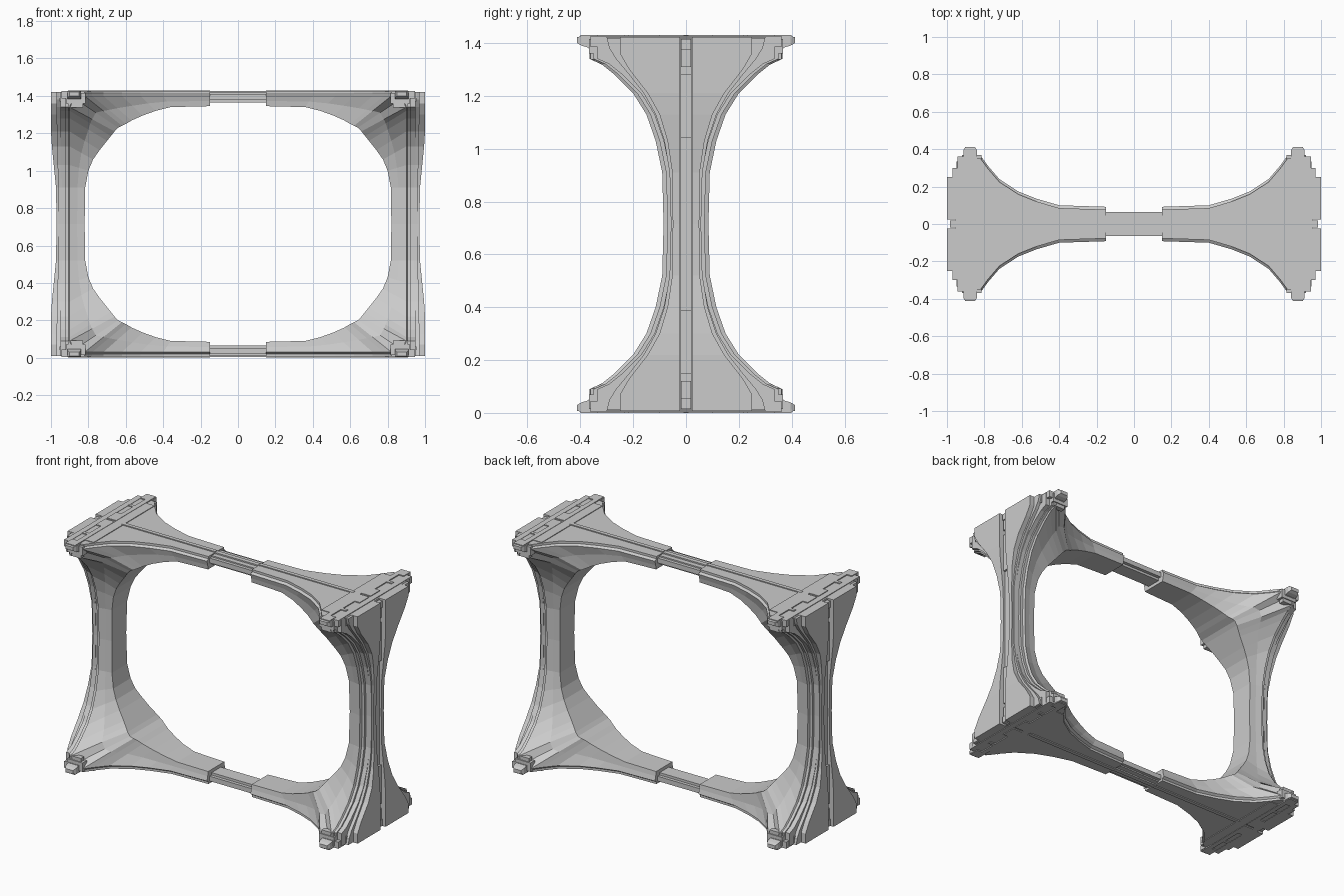
import bpy, bmesh
from mathutils import Matrix

if "Cube" in bpy.data.objects:
    bpy.data.objects.remove(bpy.data.objects["Cube"])

H = 0.715  # half height: everything is built in one corner, then mirrored about the middle


def finish(name, bm, axes):
    """Mirror the corner piece over the given axes and make an object."""
    for v in bm.verts:
        v.co.z -= H
    for a in axes:
        bmesh.ops.mirror(bm, geom=bm.verts[:] + bm.edges[:] + bm.faces[:],
                         matrix=Matrix.Identity(4), merge_dist=0.0005, axis=a)
    bmesh.ops.remove_doubles(bm, verts=bm.verts[:], dist=0.0005)
    bmesh.ops.recalc_face_normals(bm, faces=bm.faces[:])
    me = bpy.data.meshes.new(name)
    bm.to_mesh(me)
    bm.free()
    ob = bpy.data.objects.new(name, me)
    ob.location.z = H
    bpy.context.collection.objects.link(ob)
    return ob


def loft(bm, rows, closed=False, cap0=False, cap1=False):
    """Skin between rows of points."""
    vs = [[bm.verts.new(p) for p in r] for r in rows]
    n = len(vs[0])
    for a, b in zip(vs, vs[1:]):
        for j in range(n if closed else n - 1):
            k = (j + 1) % n
            bm.faces.new((a[j], a[k], b[k], b[j]))
    if cap0:
        bm.faces.new(vs[0])
    if cap1:
        bm.faces.new(vs[-1])


def boxes(name, items, axes):
    bm = bmesh.new()
    for x0, x1, y0, y1, z0, z1 in items:
        loft(bm, [[(x0, y0, z), (x1, y0, z), (x1, y1, z), (x0, y1, z)] for z in (z0, z1)],
             True, True, True)
    return finish(name, bm, axes)


def inner_points(ix, iz, b, ex, ez, w):
    """Inner strip, slightly hollow flank, and flared edge."""
    mid = ((ix + ex) / 2, b + (w - b) * 0.36, (iz + ez) / 2)
    return [(ix, 0, iz), (ix, b, iz), mid, (ex, w, ez)]


# --- Flared posts: inner x, inner z, inner half width, edge z, edge half width
post = [(.64, .20, .15, .04, .365), (.66, .22, .145, .09, .365), (.68, .245, .135, .11, .32),
        (.70, .27, .125, .15, .27), (.74, .32, .11, .22, .20), (.775, .37, .095, .30, .15),
        (.80, .43, .085, .40, .115), (.817, .52, .075, .52, .09), (.82, H, .07, H, .085)]
rows = []
for i, (ix, iz, b, ez, w) in enumerate(post):
    ex, zo = (.88, .01) if i == 0 else (.90, ez)
    rows.append(inner_points(ix, iz, b, ex, ez, w) +
                [(.905, w - .015, zo), (.922, w - .015, zo), (.922, w - .03, zo),
                 (.95, w - .03, zo), (.95, 0, zo)])
bm = bmesh.new()
loft(bm, rows)
finish("side_posts", bm, "XYZ")

# --- Flared beams: inner x, inner z, inner half width, edge x, edge half width
beam = [(.64, .20, .15, .88, .365), (.62, .19, .145, .82, .365), (.60, .18, .135, .78, .31),
        (.57, .162, .125, .72, .24), (.51, .135, .11, .62, .175), (.44, .11, .095, .52, .135),
        (.36, .09, .085, .40, .10), (.15, .085, .08, .15, .092)]
rows = []
for i, (ix, iz, b, ex, w) in enumerate(beam):
    xo = .94 if i == 0 else ex
    rows.append(inner_points(ix, iz, b, ex, .04 if i == 0 else .03, w) +
                [(xo, w - .015, .02), (xo, w - .015, .006), (xo, 0, .006)])
bm = bmesh.new()
loft(bm, rows, cap1=True)
finish("cross_beams", bm, "XYZ")


# --- Layered outer panels on the posts, split by a centre channel
def panel(name, stations, x0):
    bm = bmesh.new()
    loft(bm, [[(x0, .025, z), (xo, .025, z), (xo, w, z), (x0, w, z)] for z, w, xo in stations],
         True, True)
    finish(name, bm, "XYZ")


panel("outer_panels", [(.008, .25, 1), (.07, .25, 1), (.13, .215, 1), (.22, .145, 1),
                       (.30, .10, .995), (.40, .07, .985), (.52, .052, .973), (H, .05, .97)], .94)
panel("under_panels", [(.01, .30, .97), (.05, .29, .97), (.09, .265, .97), (.15, .215, .97),
                       (.22, .16, .968), (.30, .115, .966), (.40, .082, .964),
                       (.52, .062, .962), (H, .057, .96)], .94)
boxes("channel_strips", [(.94, .962, -.02, .02, .01, H), (.95, .975, -.02, .02, .15, .39)], "XZ")
boxes("channel_blocks", [(.94, .985, -.018, .018, .015, .055),
                         (.94, .978, -.018, .018, .055, .12)], "XZ")

# --- Corner rails with raised pads, lugs and tips
boxes("corner_rails", [(.84, .91, -.37, .37, .008, .05), (.91, .945, -.362, .362, .004, .045),
                       (.91, .955, -.30, .30, .008, .06)], "XZ")
boxes("rail_pads", [(.845, .875, .008, .40, 0, .012), (.875, .91, .008, .10, 0, .012),
                    (.875, .91, .215, .235, 0, .012), (.875, .91, .335, .40, 0, .012)], "XYZ")
boxes("corner_lugs", [(.815, .92, .325, .368, .015, .07), (.83, .91, .33, .362, .07, .092)], "XYZ")
bm = bmesh.new()
loft(bm, [[(x0, y, z0), (x1, y, z0), (x1, y, z1), (x0, y, z1)] for y, x0, x1, z0, z1 in
          ((.36, .84, .912, .004, .05), (.395, .84, .912, .004, .04), (.412, .85, .902, .008, .03))],
     True, True, True)
finish("rail_tips", bm, "XYZ")

# --- Beam surface details: centre ridge and lip line near the corner
boxes("centre_ridges", [(.15, .80, -.012, .012, 0, .01)], "XZ")
boxes("beam_end_lips", [(.785, .845, -.30, .30, .002, .012)], "XZ")

# --- Slim connecting bars between the beam ends
boxes("connecting_bars", [(-.16, .16, -.045, .045, .012, .065),
                          (-.16, .16, -.065, .065, .02, .05),
                          (-.16, .16, -.014, .014, .004, .02)], "Z")
